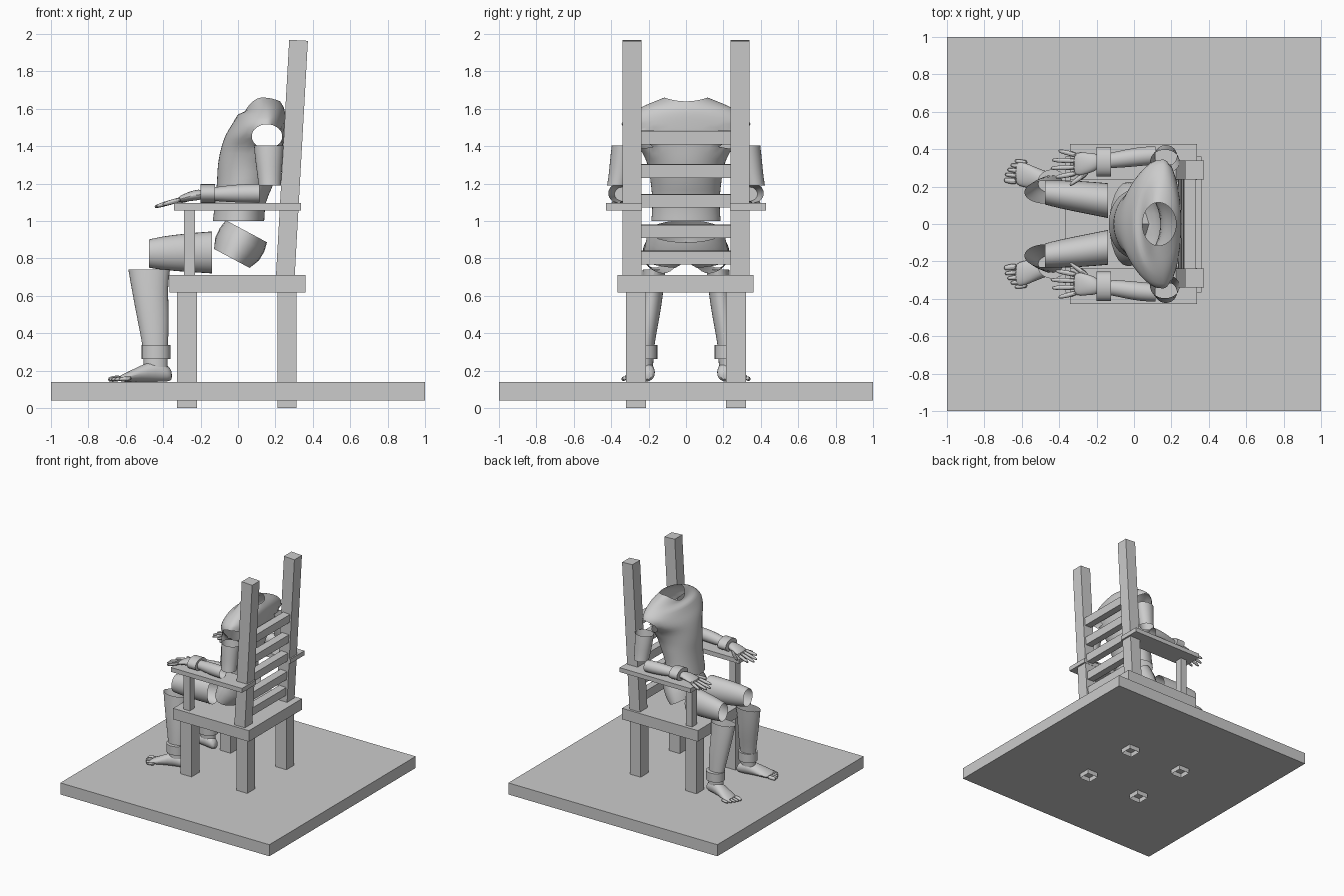
import bpy, bmesh, math
from mathutils import Vector

if "Cube" in bpy.data.objects:
    bpy.data.objects.remove(bpy.data.objects["Cube"])

X, Y, Z = Vector((1, 0, 0)), Vector((0, 1, 0)), Vector((0, 0, 1))


def finish(name, bm, mirror=False, subdiv=False, smooth=False):
    bmesh.ops.recalc_face_normals(bm, faces=bm.faces)
    me = bpy.data.meshes.new(name)
    bm.to_mesh(me)
    bm.free()
    ob = bpy.data.objects.new(name, me)
    bpy.context.collection.objects.link(ob)
    if mirror:
        m = ob.modifiers.new("mirror", 'MIRROR')
        m.use_axis = (False, True, False)
        m.use_mirror_merge = False
    if subdiv:
        s = ob.modifiers.new("subdivision", 'SUBSURF')
        s.levels = s.render_levels = 1
    if smooth:
        bpy.ops.object.select_all(action='DESELECT')
        ob.select_set(True)
        bpy.context.view_layer.objects.active = ob
        bpy.ops.object.shade_smooth_by_angle(angle=math.radians(40))
    return ob


def box(name, x, y, z, mirror=False, tilt=0.0, open_bottom=False):
    bm = bmesh.new()
    bmesh.ops.create_cube(bm, size=1)
    if open_bottom:
        low = [f for f in bm.faces if f.normal.z < -0.5]
        bmesh.ops.delete(bm, geom=low, context='FACES')
    c = [(a[0] + a[1]) / 2 for a in (x, y, z)]
    for v in bm.verts:
        p = [v.co[i] * (a[1] - a[0]) for i, a in enumerate((x, y, z))]
        ca, sa = math.cos(tilt), math.sin(tilt)
        v.co = (c[0] + p[0] * ca + p[2] * sa, c[1] + p[1], c[2] - p[0] * sa + p[2] * ca)
    return finish(name, bm, mirror)


def skin(rings, start=False, end=False, bm=None):
    bm = bm or bmesh.new()
    rows = [[bm.verts.new(p) for p in r] for r in rings]
    n = len(rows[0])
    for a, b in zip(rows, rows[1:]):
        for i in range(n):
            j = (i + 1) % n
            bm.faces.new((a[i], a[j], b[j], b[i]))
    if start:
        bm.faces.new(rows[0])
    if end:
        bm.faces.new(rows[-1])
    return bm, rows


def tube(sections, u, v, n=14, start=False, end=False, bm=None):
    # sections: x, y, z, radius along u, radius along v
    rings = []
    for x, y, z, a, b in sections:
        angles = [2 * math.pi * i / n for i in range(n)]
        rings.append([Vector((x, y, z)) + u * a * math.cos(t) + v * b * math.sin(t) for t in angles])
    return skin(rings, start, end, bm)


def limb(name, sections, u, v, **kw):
    return finish(name, tube(sections, u, v, **kw)[0], True, True, True)


def digit(bm, base, tip, r):
    a, b = Vector(base), Vector(tip)
    prof = [(0, 1), (0.5, 1), (0.85, 0.85), (1, 0.5)]
    tube([(*a.lerp(b, t), r * k, r * k) for t, k in prof], Y, Z, 8, True, True, bm)


# Platform and chair frame
box("platform", (-1, 1), (-1, 1), (0.04, 0.14))
box("front_leg", (-0.325, -0.22), (0.215, 0.32), (0, 0.62), True, open_bottom=True)
box("back_leg", (0.21, 0.313), (0.215, 0.32), (0, 0.62), True, open_bottom=True)
box("seat", (-0.365, 0.36), (-0.365, 0.36), (0.617, 0.712))
TILT = 0.056
box("back_post", (0.238, 0.338), (0.237, 0.34), (0.69, 1.967), True, TILT)
box("armrest", (-0.343, 0.337), (0.235, 0.427), (1.057, 1.095), True)
box("armrest_support", (-0.29, -0.23), (0.265, 0.33), (0.71, 1.06), True)
for z in (0.805, 0.945, 1.108, 1.268, 1.447):
    c = 0.288 + (z - 1.33) * TILT
    box("back_slat", (c - 0.03, c + 0.035), (-0.245, 0.245), (z - 0.035, z + 0.035), tilt=TILT)


# Torso shell: z, front x, back x, widest x, half width
PROFILE = [(1.00, -0.135, 0.14, 0.01, 0.185), (1.10, -0.122, 0.15, 0.02, 0.18),
           (1.20, -0.113, 0.19, 0.04, 0.188), (1.30, -0.107, 0.222, 0.07, 0.205),
           (1.39, -0.09, 0.238, 0.12, 0.25), (1.46, -0.065, 0.248, 0.15, 0.325),
           (1.52, -0.03, 0.252, 0.155, 0.345), (1.57, 0.0, 0.252, 0.155, 0.30),
           (1.615, 0.035, 0.245, 0.15, 0.225), (1.66, 0.045, 0.225, 0.13, 0.115)]


def spline(pts, steps):
    out = []
    for i in range(len(pts) - 1):
        p = [pts[max(0, min(len(pts) - 1, i + k))] for k in (-1, 0, 1, 2)]
        for s in range(steps):
            t = s / steps
            out.append([b + 0.5 * t * (c - a + t * (2 * a - 5 * b + 4 * c - d + t * (3 * (b - c) + d - a)))
                        for a, b, c, d in zip(*p)])
    return out + [list(pts[-1])]


rings = []
for z, xf, xb, xc, hw in spline(PROFILE, 3):
    ring = []
    for i in range(48):
        t = 2 * math.pi * i / 48
        c, s = math.cos(t), math.sin(t)
        dip = max(0, z - 1.57) / 0.09 * (0.06 * max(0, -c) ** 2 + 0.02 * max(0, c) ** 2)
        ring.append(Vector((xc + c * (xb - xc if c > 0 else xc - xf), hw * s, z - dip)))
    rings.append(ring)
bm, _ = skin(rings)


def arm_dist(p):
    return math.hypot((p.x - 0.155) / 0.082, (p.z - 1.452) / 0.065)


# Arm holes cut into the shell, edges pulled onto an oval
hole = [f for f in bm.faces if abs(f.calc_center_median().y) > 0.16 and arm_dist(f.calc_center_median()) < 1]
bmesh.ops.delete(bm, geom=hole, context='FACES')
for v in bm.verts:
    if v.is_boundary and 1.3 < v.co.z < 1.57 and abs(v.co.y) > 0.1:
        d = arm_dist(v.co)
        v.co.x = 0.155 + (v.co.x - 0.155) / d
        v.co.z = 1.452 + (v.co.z - 1.452) / d
finish("torso", bm, smooth=True)

# Pelvis: tilted barrel, open at waist and both leg holes
bm, rows = tube([(0.045, 0.945, 0, 0.125, 0.2), (0.022, 0.90, 0, 0.135, 0.212),
                 (-0.005, 0.85, 0, 0.132, 0.222), (-0.033, 0.80, 0, 0.112, 0.225)],
                Vector((0.88, -0.47, 0)), Z, 24)
for v in bm.verts:
    v.co = (v.co.x, v.co.z, v.co.y)
low = rows[-1]
for i in (0, 12):
    low[i].co += Vector((0.015, 0, 0.035))
bm.faces.new((low[1], low[0], low[12], low[11]))
bm.faces.new((low[0], low[23], low[13], low[12]))
finish("pelvis", bm, smooth=True)

# Legs
limb("thigh", [(-0.475, 0.168, 0.826, 0.066, 0.078), (-0.41, 0.16, 0.828, 0.076, 0.092),
               (-0.28, 0.145, 0.831, 0.088, 0.106), (-0.14, 0.125, 0.832, 0.096, 0.116)], Y, Z)
limb("shin", [(-0.475, 0.17, 0.74, 0.115, 0.063), (-0.473, 0.18, 0.64, 0.099, 0.063),
              (-0.458, 0.193, 0.52, 0.092, 0.06), (-0.447, 0.208, 0.40, 0.078, 0.051),
              (-0.441, 0.218, 0.30, 0.066, 0.045), (-0.44, 0.22, 0.22, 0.066, 0.046)], X, Y)
limb("foot", [(-0.352, 0.205, 0.172, 0.025, 0.022), (-0.372, 0.207, 0.186, 0.045, 0.046),
              (-0.44, 0.22, 0.2, 0.053, 0.062), (-0.52, 0.242, 0.184, 0.06, 0.045),
              (-0.59, 0.265, 0.166, 0.07, 0.027), (-0.64, 0.272, 0.156, 0.064, 0.016)],
     Y, Z, start=True, end=True)
bm = bmesh.new()
for i, (x, y) in enumerate([(-0.695, 0.235), (-0.69, 0.265), (-0.677, 0.291), (-0.66, 0.315), (-0.638, 0.337)]):
    digit(bm, (x + 0.07, y - 0.008, 0.16), (x, y, 0.153), 0.018 if i == 0 else 0.013)
finish("toes", bm, True, True, True)

# Arms
limb("upper_arm", [(0.165, 0.333, 1.405, 0.082, 0.066), (0.165, 0.342, 1.33, 0.076, 0.066),
                   (0.168, 0.352, 1.25, 0.067, 0.062), (0.17, 0.366, 1.19, 0.062, 0.058)], X, Y)
limb("forearm", [(0.115, 0.367, 1.148, 0.05, 0.05), (0.04, 0.362, 1.148, 0.053, 0.052),
                 (-0.05, 0.35, 1.146, 0.049, 0.046), (-0.12, 0.34, 1.144, 0.042, 0.038),
                 (-0.2, 0.333, 1.142, 0.04, 0.032)], Y, Z)
limb("palm", [(-0.18, 0.335, 1.143, 0.042, 0.031), (-0.24, 0.326, 1.137, 0.057, 0.029),
              (-0.29, 0.32, 1.123, 0.064, 0.022), (-0.325, 0.32, 1.112, 0.062, 0.015)],
     Y, Z, start=True, end=True)
bm = bmesh.new()
for ky, tip in [(0.272, (-0.42, 0.25, 1.083)), (0.305, (-0.447, 0.298, 1.075)),
                (0.337, (-0.44, 0.342, 1.078)), (0.367, (-0.405, 0.392, 1.088))]:
    digit(bm, (-0.30, ky, 1.117), tip, 0.015)
digit(bm, (-0.235, 0.285, 1.128), (-0.345, 0.208, 1.10), 0.018)
finish("fingers", bm, True, True, True)

# Restraint cuffs at wrists and ankles
bm, _ = tube([(-0.2, 0.333, 1.147, 0.078, 0.05), (-0.122, 0.333, 1.147, 0.078, 0.05)], Y, Z, 20, True, True)
finish("wrist_cuff", bm, True, smooth=True)
bm, _ = tube([(-0.438, 0.222, 0.263, 0.078, 0.07), (-0.438, 0.222, 0.338, 0.078, 0.07)], X, Y, 20, True, True)
finish("ankle_cuff", bm, True, smooth=True)
